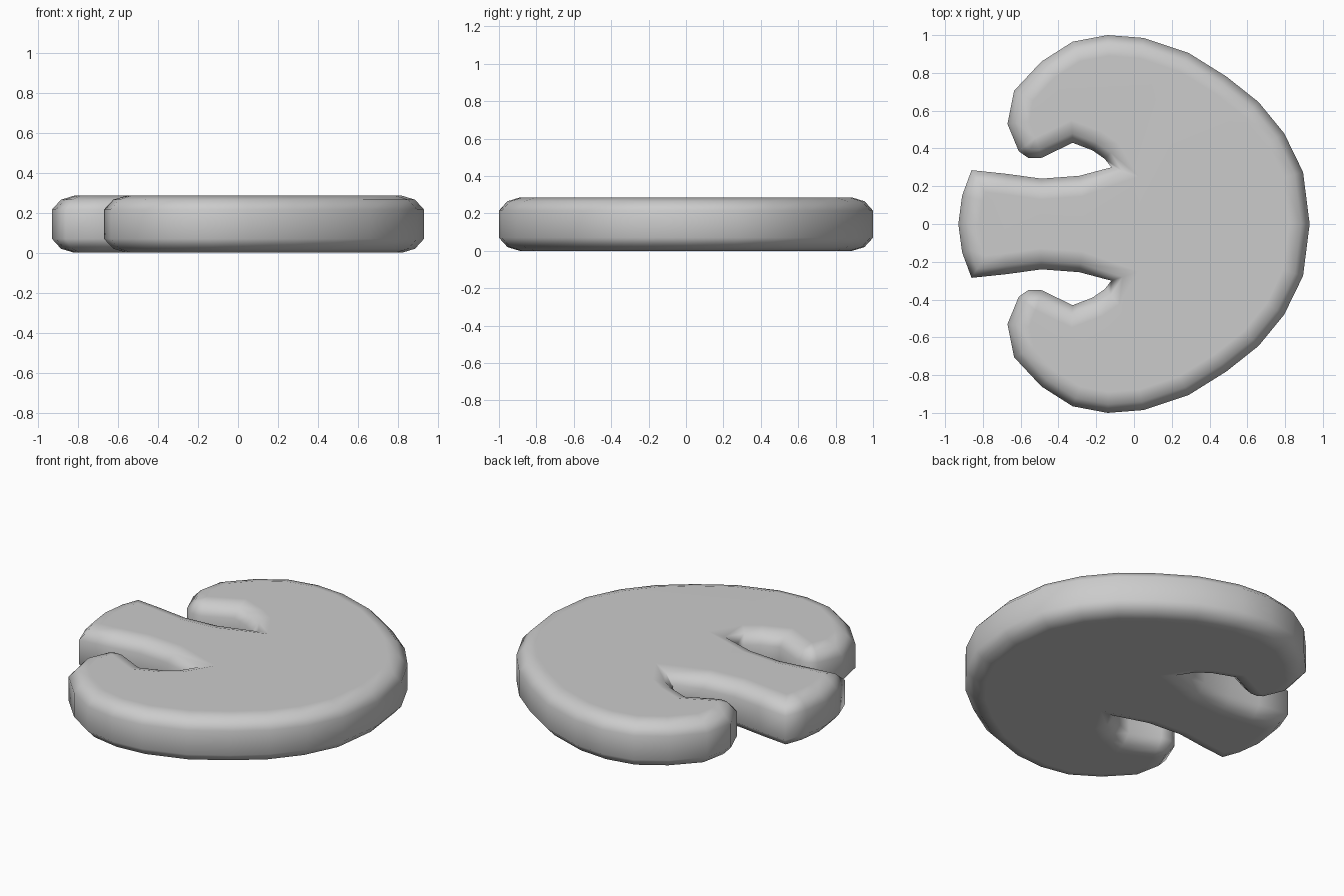
import bpy
import bmesh
from mathutils import Vector

if "Cube" in bpy.data.objects:
    bpy.data.objects.remove(bpy.data.objects["Cube"], do_unlink=True)

# Plain grey fabric
grey = bpy.data.materials.new("soft grey")
grey.use_nodes = True
grey.diffuse_color = (0.6, 0.6, 0.6, 1)
grey.node_tree.nodes["Principled BSDF"].inputs["Base Color"].default_value = grey.diffuse_color

# Back half of the outline: cap rim, lobe, notch, stem
half = [(.93, 0), (.895, .275), (.795, .48), (.66, .645), (.49, .78), (.29, .905),
        (.05, .985), (-.14, 1), (-.325, .965), (-.49, .86), (-.635, .705),
        (-.67, .53), (-.61, .385), (-.56, .35), (-.49, .35), (-.325, .43),
        (-.22, .39), (-.155, .345), (-.12, .3), (-.29, .255), (-.49, .24),
        (-.67, .265), (-.86, .285), (-.91, .15), (-.93, 0)]
outline = [Vector(p) for p in half + [(x, -y) for x, y in half[-2:0:-1]]]


def inset(points, distance):
    """Move a counter-clockwise outline inward with limited mitres."""
    result = []
    for i, p in enumerate(points):
        a = (p - points[i - 1]).normalized()
        b = (points[(i + 1) % len(points)] - p).normalized()
        inward = Vector((-a.y - b.y, a.x + b.x)).normalized()
        mitre = min(1.4, 1 / max(0.3, inward.dot(Vector((-a.y, a.x)))))
        result.append(p + inward * distance * mitre)
    return result


# Rounded pillow edge: (inset, height) from underside to top
profile = [(.11, 0), (.045, .02), (0, .07), (0, .215), (.045, .265), (.11, .285)]

bm = bmesh.new()
rings = [[bm.verts.new((p.x, p.y, z)) for p in inset(outline, d)] for d, z in profile]
count = len(outline)
for low, high in zip(rings, rings[1:]):
    for i in range(count):
        j = (i + 1) % count
        bm.faces.new((low[i], low[j], high[j], high[i]))
bm.faces.new(rings[0][::-1])
bm.faces.new(rings[-1])
bmesh.ops.remove_doubles(bm, verts=rings[0] + rings[-1], dist=0.015)
bmesh.ops.recalc_face_normals(bm, faces=bm.faces)
for face in bm.faces:
    face.smooth = True

mesh = bpy.data.meshes.new("mushroom_cushion")
bm.to_mesh(mesh)
bm.free()
mesh.materials.append(grey)
cushion = bpy.data.objects.new("mushroom_cushion", mesh)
bpy.context.collection.objects.link(cushion)

# Keep the broad faces flat while the rim stays soft
cushion.modifiers.new("flat_top", "WEIGHTED_NORMAL")
